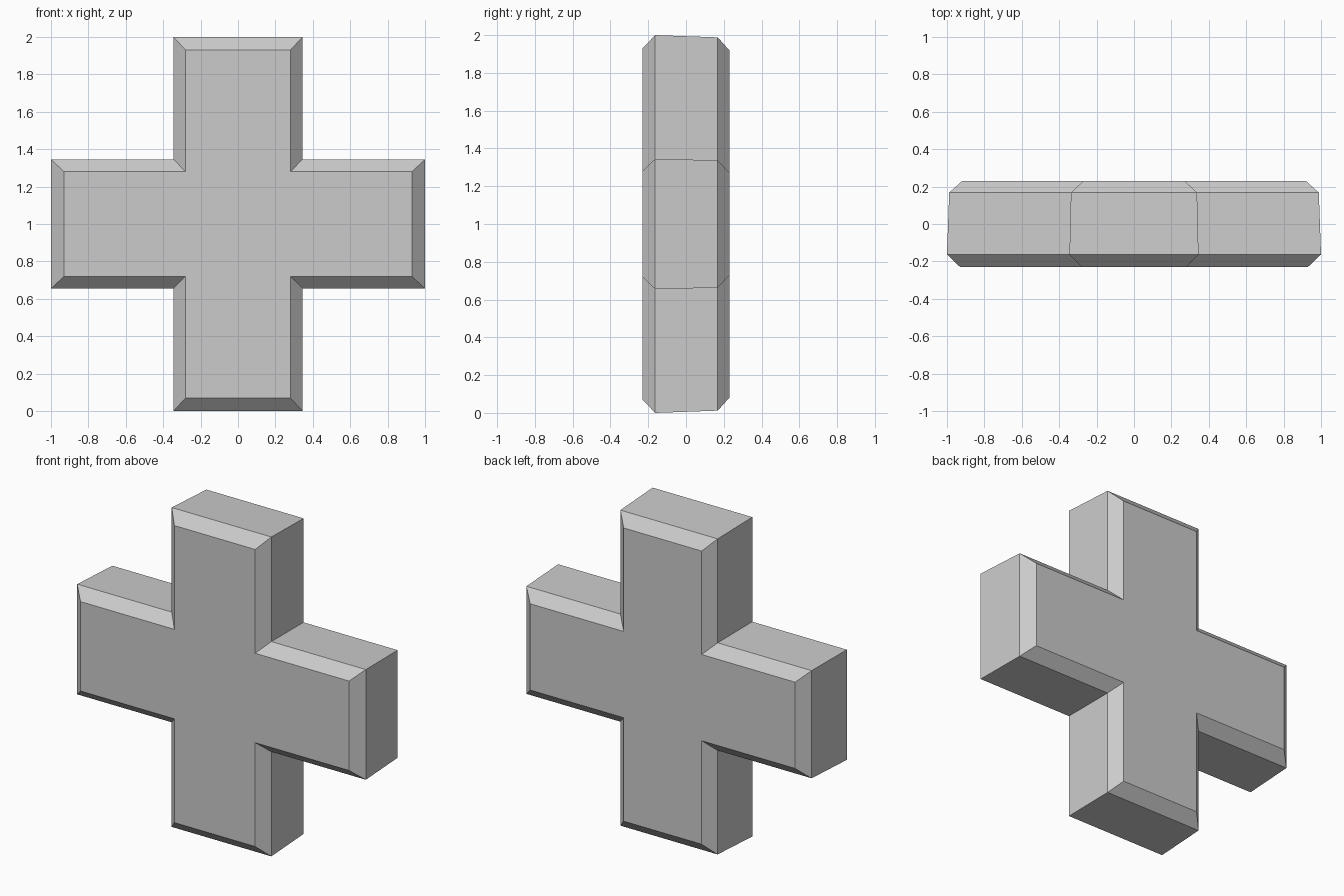
import bpy
import bmesh

cube = bpy.data.objects.get("Cube")
if cube:
    bpy.data.objects.remove(cube, do_unlink=True)

# Single flat grey
grey = bpy.data.materials.new("grey")
grey.use_nodes = True
colour = (0.6, 0.6, 0.6, 1)
grey.diffuse_color = colour
grey.node_tree.nodes["Principled BSDF"].inputs["Base Color"].default_value = colour


def plus_ring(bm, y, reach, half):
    """Twelve-cornered plus outline at depth y, one arm turned four times."""
    ring = []
    for turn in range(4):
        for x, z in ((half, half), (half, reach), (-half, reach)):
            for _ in range(turn):
                x, z = -z, x
            ring.append(bm.verts.new((x, y, z + 1)))
    return ring


# Cross block: chamfered front, slightly tapered sides, chamfered back
sections = [(-0.23, 0.93, 0.28), (-0.163, 1.0, 0.345),
            (0.168, 0.988, 0.337), (0.231, 0.918, 0.27)]
bm = bmesh.new()
rings = [plus_ring(bm, *s) for s in sections]
for a, b in zip(rings, rings[1:]):
    for i in range(len(a)):
        j = (i + 1) % len(a)
        bm.faces.new((a[i], a[j], b[j], b[i]))
bm.faces.new(rings[0])
bm.faces.new(rings[-1])
bmesh.ops.recalc_face_normals(bm, faces=bm.faces)

mesh = bpy.data.meshes.new("plus_block")
bm.to_mesh(mesh)
bm.free()
mesh.materials.append(grey)
block = bpy.data.objects.new("plus_block", mesh)
bpy.context.collection.objects.link(block)
